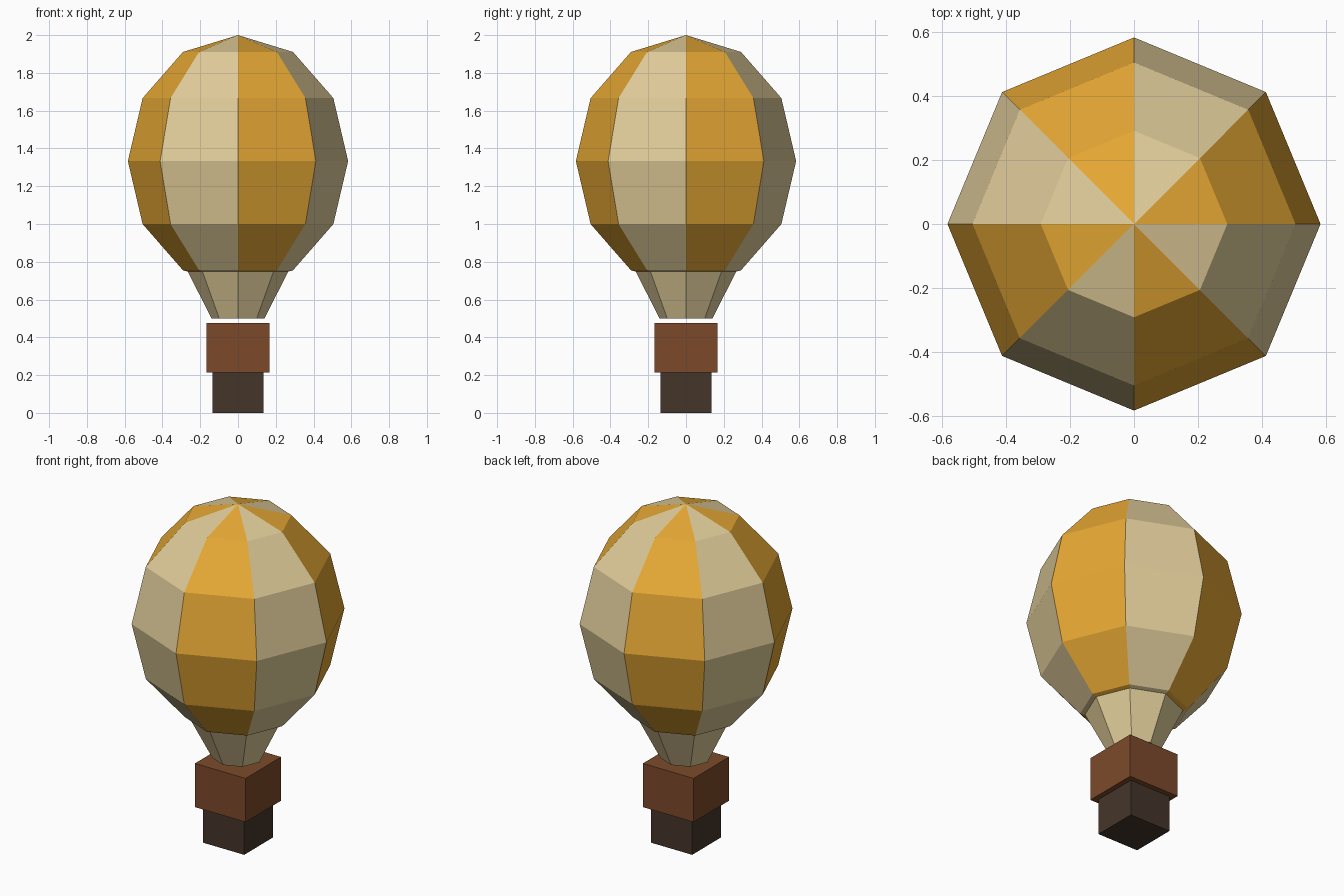
import bpy
import bmesh
import math
from mathutils import Matrix

cube = bpy.data.objects.get("Cube")
if cube:
    bpy.data.objects.remove(cube, do_unlink=True)


def linear(c):
    c /= 255
    return c / 12.92 if c <= 0.04045 else ((c + 0.055) / 1.055) ** 2.4


def material(name, rgb):
    mat = bpy.data.materials.new(name)
    mat.use_nodes = True
    colour = tuple(linear(c) for c in rgb) + (1.0,)
    mat.diffuse_color = colour
    mat.node_tree.nodes["Principled BSDF"].inputs["Base Color"].default_value = colour
    return mat


def finish(bm, name, *mats):
    mesh = bpy.data.meshes.new(name)
    bm.to_mesh(mesh)
    bm.free()
    for mat in mats:
        mesh.materials.append(mat)
    obj = bpy.data.objects.new(name, mesh)
    bpy.context.collection.objects.link(obj)
    return obj


def box(name, width, bottom, top, mat):
    bm = bmesh.new()
    place = Matrix.Translation((0, 0, (bottom + top) / 2))
    bmesh.ops.create_cube(bm, size=1, matrix=place @ Matrix.Diagonal((width, width, top - bottom, 1)))
    return finish(bm, name, mat)


orange = material("orange cloth", (230, 168, 52))
cream = material("cream cloth", (225, 205, 154))
brown = material("brown wicker", (124, 74, 42))
dark = material("dark wood", (69, 53, 42))

# Envelope: eight-sided ellipsoid with alternating gores
SIDES = 8
bm = bmesh.new()
bmesh.ops.create_uvsphere(
    bm, u_segments=SIDES, v_segments=6, radius=1,
    matrix=Matrix.Translation((0, 0, 1.333)) @ Matrix.Diagonal((0.583, 0.583, 0.667, 1)))
for face in bm.faces:
    centre = face.calc_center_median()
    angle = math.atan2(centre.y, centre.x) % math.tau
    face.material_index = int(angle / math.tau * SIDES) % 2
finish(bm, "envelope", orange, cream)

# Skirt: tapered collar under the envelope
bm = bmesh.new()
bmesh.ops.create_cone(
    bm, cap_ends=True, segments=SIDES, radius1=0.14, radius2=0.267, depth=0.25,
    matrix=Matrix.Translation((0, 0, 0.625)))
finish(bm, "skirt", cream)

# Basket: wide rim block over a narrower base
box("basket_upper", 0.334, 0.215, 0.475, brown)
box("basket_base", 0.272, 0, 0.215, dark)
